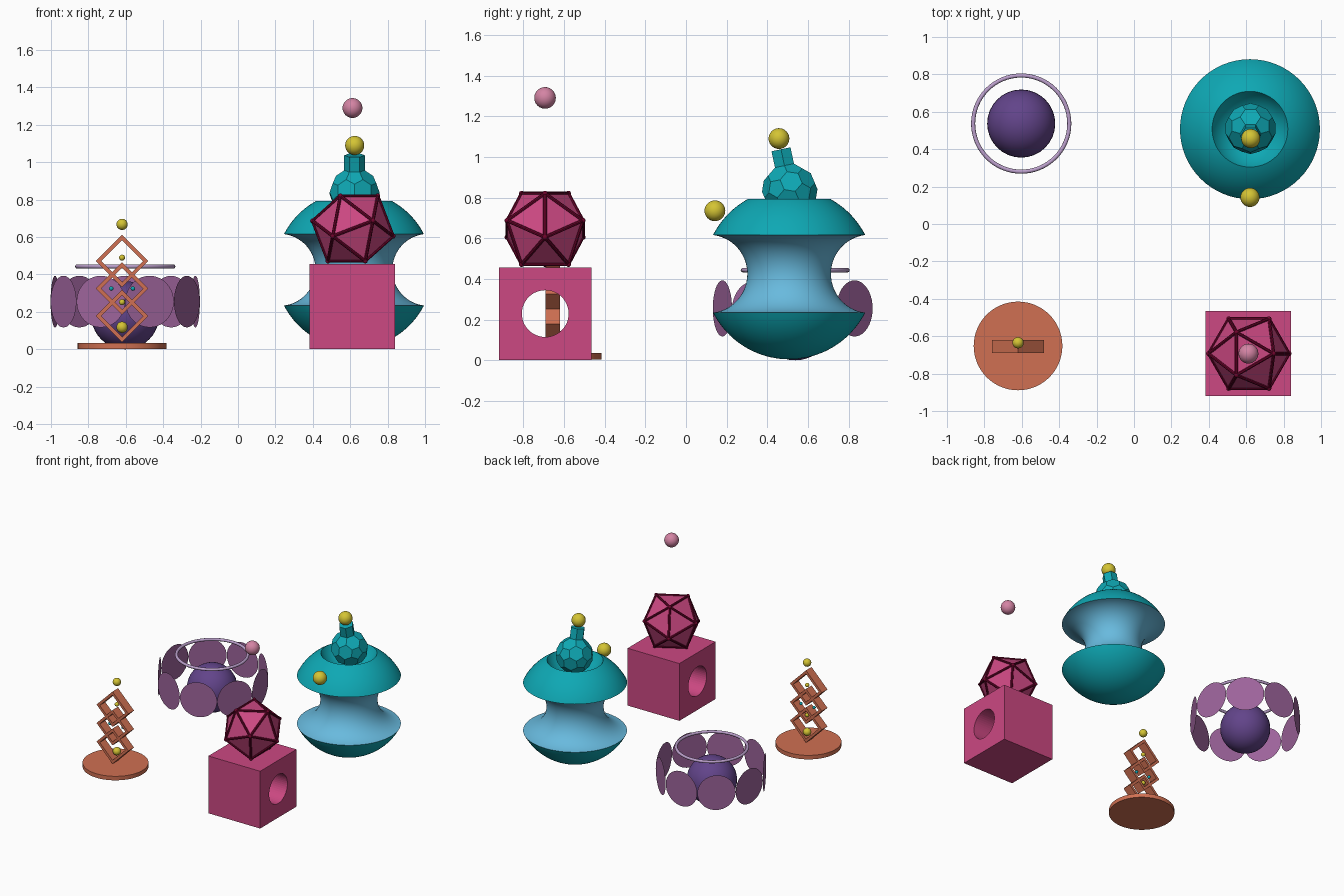
import bpy, bmesh
from math import pi, sin, cos, asin, atan2, radians, hypot
from mathutils import Matrix, Vector

old = bpy.data.objects.get("Cube")
if old:
    bpy.data.objects.remove(old, do_unlink=True)


def colour(name, rgb):
    """Flat material from 0-255 display values, stored as linear."""
    lin = [(c / 255 / 12.92) if c < 11 else ((c / 255 + 0.055) / 1.055) ** 2.4 for c in rgb]
    m = bpy.data.materials.new(name)
    m.use_nodes = True
    m.diffuse_color = (*lin, 1)
    m.node_tree.nodes["Principled BSDF"].inputs["Base Color"].default_value = (*lin, 1)
    return m


terracotta = colour("terracotta", (208, 112, 82))
yellow = colour("yellow", (212, 196, 52))
teal = colour("teal", (14, 168, 180))
sky = colour("sky_blue", (104, 186, 222))
magenta = colour("magenta", (204, 72, 130))
crimson = colour("dark_crimson", (110, 4, 44))
rose = colour("dusty_rose", (212, 132, 164))
violet = colour("deep_violet", (98, 68, 138))
mauve = colour("mauve", (158, 100, 156))
lilac = colour("lilac", (188, 160, 204))


def finish(name, bm, mat, loc=(0, 0, 0), rot=(0, 0, 0), smooth=True):
    me = bpy.data.meshes.new(name)
    bm.to_mesh(me)
    bm.free()
    me.materials.append(mat)
    ob = bpy.data.objects.new(name, me)
    bpy.context.collection.objects.link(ob)
    ob.location, ob.rotation_euler = loc, rot
    if smooth:
        bpy.ops.object.select_all(action='DESELECT')
        ob.select_set(True)
        bpy.context.view_layer.objects.active = ob
        bpy.ops.object.shade_smooth_by_angle(angle=radians(35))
    return ob


def ball(name, mat, loc, r):
    bm = bmesh.new()
    bmesh.ops.create_uvsphere(bm, u_segments=32, v_segments=20, radius=r)
    return finish(name, bm, mat, loc)


def lathe(name, mat, profile, loc, rot=(0, 0, 0), steps=64, smooth=True):
    """Spin a list of (radius, height) points round z."""
    bm = bmesh.new()
    vs = [bm.verts.new((r, 0, z)) for r, z in profile]
    es = [bm.edges.new(p) for p in zip(vs, vs[1:])]
    bmesh.ops.spin(bm, geom=vs + es, cent=(0, 0, 0), axis=(0, 0, 1),
                   angle=2 * pi, steps=steps)
    bmesh.ops.remove_doubles(bm, verts=bm.verts[:], dist=1e-5)
    bmesh.ops.recalc_face_normals(bm, faces=bm.faces[:])
    return finish(name, bm, mat, loc, rot, smooth)


def arc(cr, cz, rad, a, b, n=16):
    return [(cr + rad * cos(a + (b - a) * i / n), cz + rad * sin(a + (b - a) * i / n))
            for i in range(n + 1)]


# --- diamond tower on a round base ---
TX, TY = -0.62, -0.655
lathe("tower_base", terracotta, [(0, 0.003), (0.237, 0.003), (0.237, 0.035), (0, 0.035)],
      (TX, -0.652, 0))
frame = [(0.112, -0.035), (0.14, -0.035), (0.14, 0.035), (0.112, 0.035), (0.112, -0.035)]
for i, z in enumerate((0.178, 0.325, 0.472)):
    lathe(f"diamond_frame_{i + 1}", terracotta, frame, (TX, TY, z), (pi / 2, 0, 0), 4, False)
for i, (z, r) in enumerate(((0.118, 0.03), (0.252, 0.016), (0.49, 0.016), (0.668, 0.03))):
    ball(f"tower_bead_{i + 1}", yellow, (TX, -0.635, z), r)
for side, name in ((1, "left"), (-1, "right")):
    ball(f"{name}_small_bead", teal, (TX + side * 0.058, -0.64, 0.325), 0.012)

# --- sphere ringed by nine upright discs ---
RX, RY = -0.603, 0.537
ball("violet_sphere", violet, (RX, RY, 0.182), 0.182)
bpy.ops.mesh.primitive_torus_add(location=(RX, RY, 0.443), major_radius=0.257,
                                 minor_radius=0.011, major_segments=64, minor_segments=12)
hoop = bpy.context.object
hoop.name = "hoop"
hoop.data.materials.append(lilac)
hoop.data.shade_smooth()
for k in range(9):
    a = pi / 2 + k * 2 * pi / 9
    bm = bmesh.new()
    bmesh.ops.create_circle(bm, cap_ends=True, segments=40, radius=0.138)
    finish(f"disc_{k + 1}", bm, mauve, (RX + 0.381 * cos(a), RY + 0.381 * sin(a), 0.255),
           (pi / 2, 0, a + pi / 2), False)

# --- pierced block ---
bm = bmesh.new()
bmesh.ops.create_cube(bm, size=0.455)
block = finish("block", bm, magenta, (0.611, -0.692, 0.2295), smooth=False)
bm = bmesh.new()
bmesh.ops.create_cone(bm, cap_ends=True, segments=48, radius1=0.115, radius2=0.115, depth=1)
cutter = finish("hole_cutter", bm, magenta, block.location, (0, pi / 2, 0), False)
cutter.hide_render = True
mod = block.modifiers.new("hole", 'BOOLEAN')
mod.object = cutter
mod.solver = 'EXACT'
bpy.context.view_layer.objects.active = block
bpy.ops.object.modifier_apply(modifier=mod.name)
bpy.data.objects.remove(cutter, do_unlink=True)

# --- twenty-sided solid resting on a face, with bars and joints ---
FACE_TILT = radians(37.38)
bm = bmesh.new()
bmesh.ops.create_icosphere(bm, subdivisions=1, radius=0.219)
bars = bmesh.new()
for e in bm.edges:
    p, q = e.verts[0].co, e.verts[1].co
    d = q - p
    m = Matrix.Translation((p + q) / 2) @ d.to_track_quat('Z', 'Y').to_matrix().to_4x4()
    bmesh.ops.create_cone(bars, cap_ends=False, segments=8, radius1=0.009, radius2=0.009,
                          depth=d.length, matrix=m)
for v in bm.verts:
    bmesh.ops.create_uvsphere(bars, u_segments=12, v_segments=8, radius=0.013,
                              matrix=Matrix.Translation(v.co))
SOLID = (0.614, -0.693, 0.646)
finish("faceted_solid", bm, magenta, SOLID, (0, FACE_TILT, 0), False)
finish("solid_bars", bars, crimson, SOLID, (0, FACE_TILT, 0))
ball("floating_ball", rose, (0.612, -0.693, 1.29), 0.053)

# --- waisted vessel: sphere with a grooved equator and a dished top ---
VX, VY, VZ, R = 0.62, 0.507, 0.425, 0.42
HALF, TOP = 0.191, 0.368
rim = asin(HALF / R)
RIM_R = R * cos(rim)
groove_c = 0.398
groove = hypot(RIM_R - groove_c, HALF)
g = atan2(HALF, RIM_R - groove_c)
lathe("vessel_bowl", teal, arc(0, 0, R, -pi / 2, -rim, 20), (VX, VY, VZ))
lathe("vessel_waist", sky, arc(groove_c, 0, groove, 2 * pi - g, g, 28), (VX, VY, VZ))
top_r = R * cos(asin(TOP / R))
dish_depth = 0.13
dish_R = (top_r ** 2 + dish_depth ** 2) / (2 * dish_depth)
dish_z = TOP - dish_depth + dish_R
dish = arc(0, dish_z, dish_R, atan2(TOP - dish_z, top_r), -pi / 2, 14)
lathe("vessel_shoulder", teal, arc(0, 0, R, rim, asin(TOP / R)) + dish[1:], (VX, VY, VZ))

# --- faceted ball with one six-sided face pulled out as a neck ---
bm = bmesh.new()
bmesh.ops.create_icosphere(bm, subdivisions=1, radius=0.157)
bmesh.ops.bevel(bm, geom=bm.verts[:], affect='VERTICES', offset_type='PERCENT',
                offset=100 / 3, segments=1, profile=0.5)
turn = (Matrix.Rotation(radians(12), 4, 'X') @ Matrix.Rotation(-pi / 2, 4, 'Z')
        @ Matrix.Rotation(FACE_TILT, 4, 'Y'))
bmesh.ops.transform(bm, matrix=turn, verts=bm.verts[:])
bm.normal_update()
axis = Vector((0, -sin(radians(12)), cos(radians(12))))
top = max(bm.faces, key=lambda f: f.calc_center_median().dot(axis))
pulled = bmesh.ops.extrude_face_region(bm, geom=[top])["geom"]
bmesh.ops.translate(bm, vec=axis * 0.082,
                    verts=[v for v in pulled if isinstance(v, bmesh.types.BMVert)])
if top.is_valid:
    bmesh.ops.delete(bm, geom=[top], context='FACES_ONLY')
bmesh.ops.recalc_face_normals(bm, faces=bm.faces[:])
finish("faceted_stopper", bm, teal, (VX + 0.003, 0.51, 0.835), smooth=False)
ball("stopper_ball", yellow, (0.624, 0.457, 1.09), 0.051)
ball("front_ball", yellow, (0.62, 0.142, 0.735), 0.051)
